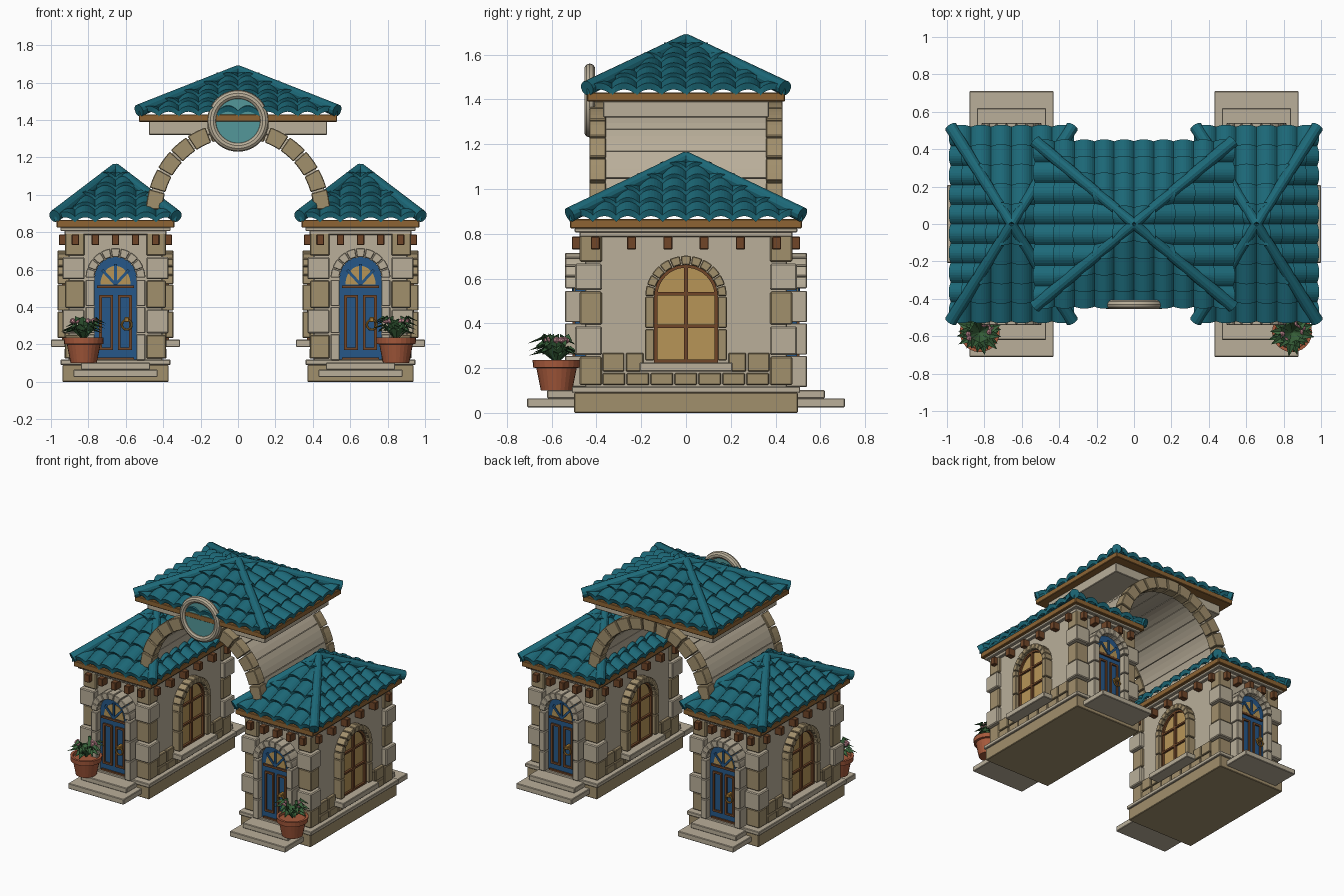
import bpy, bmesh, math, random
from mathutils import Matrix, Vector
from math import sin, cos, pi, radians

if "Cube" in bpy.data.objects:
    bpy.data.objects.remove(bpy.data.objects["Cube"])

random.seed(4)
M = Matrix()          # current placement frame; each wall is built facing -y


def mat(name, r, g, b):
    m = bpy.data.materials.new(name)
    m.diffuse_color = [(c / 255) ** 2.2 for c in (r, g, b)] + [1]
    m.use_nodes = True
    m.node_tree.nodes["Principled BSDF"].inputs["Base Color"].default_value = m.diffuse_color
    return m


LIGHT, TAN = mat("light_stone", 184, 173, 152), mat("tan_stone", 160, 142, 108)
EAVE, WOOD = mat("eave_timber", 140, 100, 55), mat("dark_wood", 112, 72, 45)
TEAL, BLUE = mat("teal_tile", 34, 105, 120), mat("blue_paint", 42, 88, 135)
AMBER, GLASS = mat("amber_glass", 182, 148, 88), mat("teal_glass", 84, 150, 152)
GOLD, CLAY = mat("brass", 175, 130, 60), mat("terracotta", 165, 90, 62)
LEAF, PINK = mat("leaf", 60, 100, 62), mat("blossom", 215, 150, 160)


def finish(name, bm, m, smooth=False, frame=True):
    me = bpy.data.meshes.new(name)
    bmesh.ops.recalc_face_normals(bm, faces=bm.faces)
    bm.to_mesh(me)
    bm.free()
    if frame:
        me.transform(M)
    me.materials.append(m)
    for p in me.polygons:
        p.use_smooth = smooth
    ob = bpy.data.objects.new(name, me)
    bpy.context.collection.objects.link(ob)
    return ob


def add(name, parts, m, bevel=0):
    """Each part is an (x, z) outline extruded from y0 to y1."""
    bm = bmesh.new()
    for pts, y0, y1 in parts:
        a = [bm.verts.new((x, y0, z)) for x, z in pts]
        b = [bm.verts.new((x, y1, z)) for x, z in pts]
        bm.faces.new(a)
        bm.faces.new(b[::-1])
        for i in range(len(a)):
            j = (i + 1) % len(a)
            bm.faces.new((a[i], b[i], b[j], a[j]))
    ob = finish(name, bm, m)
    if bevel:
        mod = ob.modifiers.new("edge", 'BEVEL')
        mod.width, mod.segments = bevel, 1
    return ob


def rect(x0, x1, z0, z1):
    return [(x0, z0), (x1, z0), (x1, z1), (x0, z1)]


def block(name, hx, hy, z0, z1, m, bevel=.004):
    return add(name, [(rect(-hx, hx, z0, z1), -hy, hy)], m, bevel)


def arched(w, z0, cz):
    return [(-w, z0), (w, z0)] + [(w * cos(i * pi / 16), cz + w * sin(i * pi / 16)) for i in range(17)]


def voussoirs(n, r0, r1, cz, y0, y1, a0=0, gap=.02):
    """Ring of separate arch stones."""
    out, step = [], (pi - 2 * a0) / n
    for i in range(n):
        angs = [a0 + i * step + gap / 2 + k / 3 * (step - gap) for k in range(4)]
        p = [(r1 * cos(a), cz + r1 * sin(a)) for a in angs]
        p += [(r0 * cos(a), cz + r0 * sin(a)) for a in angs[::-1]]
        out.append((p, y0, y1))
    return out


def bar(x0, z0, x1, z1, w):
    d = Vector((x1 - x0, z1 - z0)).normalized() * w / 2
    return [(x0 - d.y, z0 + d.x), (x0 + d.y, z0 - d.x), (x1 + d.y, z1 - d.x), (x1 - d.y, z1 + d.x)]


def torus(name, loc, R, r, m):
    bpy.ops.mesh.primitive_torus_add(major_radius=R, minor_radius=r, major_segments=40, minor_segments=10)
    ob = bpy.context.object
    ob.name = name
    ob.data.materials.append(m)
    ob.matrix_world = M @ Matrix.Translation(loc) @ Matrix.Rotation(pi / 2, 4, 'X')
    bpy.ops.object.shade_smooth_by_angle()


def roof(name, hx, hy, z0, z1, rows):
    """Four triangular slopes of stepped barrel tiles with round hip caps."""
    bm = bmesh.new()
    for k in range(4):
        W, D = (hx, hy) if k % 2 == 0 else (hy, hx)
        R = Matrix.Rotation(k * pi / 2, 4, 'Z')
        cols = round(2 * W / .105)
        n = cols * 8
        lines = [(0, -.012)]
        for r in range(rows):
            lines += [(r / rows, .018), ((r + 1) / rows, 0)]
        grid = []
        for v, lift in lines:
            row = []
            for i in range(n + 1):
                lim = W * (1 - v)
                u = max(-lim, min(lim, -W + 2 * W * i / n))
                h = .026 * abs(sin((u + W) / (2 * W) * cols * pi)) ** .8
                out = D * (1 - v) + (h * .4 if lift > 0 else 0)
                row.append(bm.verts.new(R @ Vector((u, -out, z0 + (z1 - z0) * v + lift + (h if v < 1 else 0)))))
            grid.append(row)
        for a, b in zip(grid, grid[1:]):
            for i in range(n):
                bm.faces.new((a[i], a[i + 1], b[i + 1], b[i]))
    bmesh.ops.remove_doubles(bm, verts=bm.verts, dist=.0002)
    finish(name + "_tiles", bm, TEAL)
    bm = bmesh.new()
    for sx in (-1, 1):
        for sy in (-1, 1):
            a, b = Vector((sx * hx, sy * hy, z0 + .02)), Vector((0, 0, z1 + .012))
            d = b - a
            T = Matrix.Translation((a + b) / 2) @ d.to_track_quat('Z', 'Y').to_matrix().to_4x4()
            bmesh.ops.create_cone(bm, cap_ends=True, segments=12, radius1=.034, radius2=.026,
                                  depth=d.length, matrix=T)
    finish(name + "_hip_caps", bm, TEAL)


def door(y):
    cz = .555
    add("door_arch_stones", voussoirs(9, .112, .16, cz, -y - .09, -y + .02), LIGHT, .004)
    add("door_jambs", [(rect(s * .136 - .024, s * .136 + .024, z, z + .14), -y - .09, -y + .02)
                       for s in (-1, 1) for z in (.115, .26, .405)], LIGHT, .004)
    add("door_leaf", [(arched(.112, .115, cz), -y - .045, -y + .01)], BLUE)
    fan = [(i * .081, 0) for i in (-1, 1)] + [(.081 * cos(i * pi / 12), .1 * sin(i * pi / 12)) for i in range(1, 12)]
    add("door_fan_glass", [([(x, z + .52) for x, z in [fan[0], fan[1]] + fan[2:]], -y - .05, -y - .04)], AMBER)
    add("door_fan_bars", [(bar(0, .52, .1 * cos(a), .52 + .11 * sin(a), .015), -y - .058, -y - .04)
                          for a in (pi / 4, pi / 2, 3 * pi / 4)], BLUE)
    trim = [(rect(-.1, .1, .5, .515), -y - .056, -y - .04), (rect(-.1, .1, .115, .13), -y - .056, -y - .04)]
    for s in (-1, 1):
        for x in (.02, .08):
            trim.append((rect(s * x - .007, s * x + .007, .17, .46), -y - .056, -y - .04))
        for z in (.17, .45):
            trim.append((rect(s * .05 - .036, s * .05 + .036, z, z + .014), -y - .056, -y - .04))
    add("door_trim", trim, WOOD)
    torus("door_ring_handle", (.06, -y - .075, .305), .026, .006, GOLD)
    add("door_handle_mount", [(rect(.048, .072, .32, .345), -y - .088, -y - .04)], GOLD, .003)
    add("door_steps", [(rect(-.225, .225, .025, .065), -.71, -.4), (rect(-.185, .185, .065, .102), -.62, -.4)], LIGHT, .004)


def window(y):
    cz, f = .52, -y - .02
    add("window_arch_stones", voussoirs(11, .142, .182, cz, -y - .06, -y + .02), TAN, .004)
    add("window_jambs", [(rect(s * .162 - .02, s * .162 + .02, z, z + .14), -y - .06, -y + .02)
                         for s in (-1, 1) for z in (.235, .38)], TAN, .004)
    add("window_glass", [(arched(.142, .225, cz), f, -y + .01)], AMBER)
    add("window_bars", [(rect(-.009, .009, .225, .66), f - .015, f)] +
        [(rect(-.14, .14, z, z + .014), f - .015, f) for z in (.225, .38, .525)] +
        [(rect(s * .135 - .007, s * .135 + .007, .225, cz), f - .015, f) for s in (-1, 1)] +
        voussoirs(8, .128, .142, cz, f - .015, f, gap=0), WOOD)
    add("window_sill", [(rect(-.208, .208, .185, .225), -y - .095, -y + .02)], LIGHT, .004)
    course = [(rect(a, b, .185, .268), -y - .022, -y + .02) for s in (-1, 1)
              for a, b in [sorted((s * .19, s * .268)), sorted((s * .276, s * .372))]]
    course += [(rect(-.372 + i * .107, -.372 + i * .107 + .1, .125, .178), -y - .022, -y + .02) for i in range(7)]
    add("base_course", course, TAN, .004)


# two gatehouse towers
for cx in (-.655, .655):
    C = M = Matrix.Translation((cx, 0, 0))
    block("plinth", .284, .5, 0, .09, TAN)
    block("plinth_cap", .294, .51, .09, .118, LIGHT)
    block("tower_wall", .25, .45, .11, .82, LIGHT)
    block("wall_band", .272, .475, .785, .812, LIGHT)
    block("soffit", .295, .497, .806, .826, LIGHT)
    block("eave_board", .315, .518, .824, .865, EAVE)
    levels = [.12, .255, .39, .545, .67, .8]
    for k, m in ((0, TAN), (1, LIGHT)):
        q = []
        for i in range(k, 5, 2):
            for sx in (-1, 1):
                for sy in (-1, 1):
                    x = sorted((sx * .165, sx * (.27 + .014 * k)))
                    y = sorted((sy * .375, sy * (.475 + .02 * k)))
                    q.append((rect(*x, levels[i] + .004, levels[i + 1] - .004), *y))
        add("corner_stones", q, m, .006)
    roof("tower_roof", .325, .52, .865, 1.13, 5)
    for ang in (0, pi):
        M = C @ Matrix.Rotation(ang, 4, 'Z')
        door(.45)
        add("eave_brackets", [(rect(x - .02, x + .02, .73, .787), -.51, -.44)
                              for x in (-.214, -.107, 0, .107, .214)], WOOD, .003)
    for ang in (pi / 2, -pi / 2):
        M = C @ Matrix.Rotation(ang, 4, 'Z')
        window(.25)
        add("eave_brackets", [(rect(x - .02, x + .02, .73, .787), -.302, -.24)
                              for x in (-.405, -.243, -.081, .081, .243, .405)], WOOD, .003)

# bridging arch, vault and raised roof
M = Matrix()
for s in (-1, 1):
    add("arch_stones", voussoirs(13, .405, .492, .9, *sorted((s * .358, s * .432)), a0=.04), TAN, .004)
add("vault_courses", voussoirs(11, .415, .478, .9, -.36, .36, a0=.04, gap=.008), LIGHT)
block("roof_slab", .476, .37, 1.32, 1.392, LIGHT)
block("bridge_eave_board", .53, .442, 1.39, 1.43, EAVE)
roof("bridge_roof", .53, .442, 1.43, 1.655, 5)

# round window
torus("round_window_ring", (0, -.43, 1.395), .14, .025, LIGHT)
add("round_window_glass", [([(.13 * cos(i * pi / 20), 1.395 + .13 * sin(i * pi / 20)) for i in range(40)],
                            -.44, -.42)], GLASS)

# flower pots
for cx in (-.825, .845):
    M = Matrix.Translation((cx, -.578, 0))
    prof = [(0, .1), (.07, .1), (.09, .2), (.105, .203), (.107, .236), (.09, .236), (.088, .215), (0, .215)]
    bm = bmesh.new()
    vs = [bm.verts.new((r, 0, z)) for r, z in prof]
    es = [bm.edges.new(p) for p in zip(vs, vs[1:])]
    bmesh.ops.spin(bm, geom=vs + es, axis=(0, 0, 1), cent=(0, 0, 0), angle=2 * pi, steps=24)
    bmesh.ops.remove_doubles(bm, verts=bm.verts, dist=.0005)
    finish("flower_pot", bm, CLAY)
    leaves, blooms = bmesh.new(), bmesh.new()
    for i in range(26):
        a, L, up = i * 2.4, random.uniform(.09, .135), random.uniform(.02, .1)
        d, n = Vector((cos(a), sin(a), 0)), Vector((-sin(a), cos(a), 0)) * .025
        Z = Vector((0, 0, 1))
        p = [Z * .22, d * L * .5 + Z * (.245 + up), d * L + Z * (.235 + up * .9)]
        b, c, t, l, r = [leaves.verts.new(v) for v in
                         (p[0], p[1], p[2], p[1] + n + Z * .012, p[1] - n + Z * .012)]
        for f in ((b, c, l), (c, t, l), (b, r, c), (c, r, t)):
            leaves.faces.new(f)
        if i % 4 == 0:
            bmesh.ops.create_icosphere(blooms, subdivisions=1, radius=.016,
                                       matrix=Matrix.Translation(d * L * .5 + Z * .325))
    finish("plant_leaves", leaves, LEAF)
    finish("plant_blossoms", blooms, PINK)
